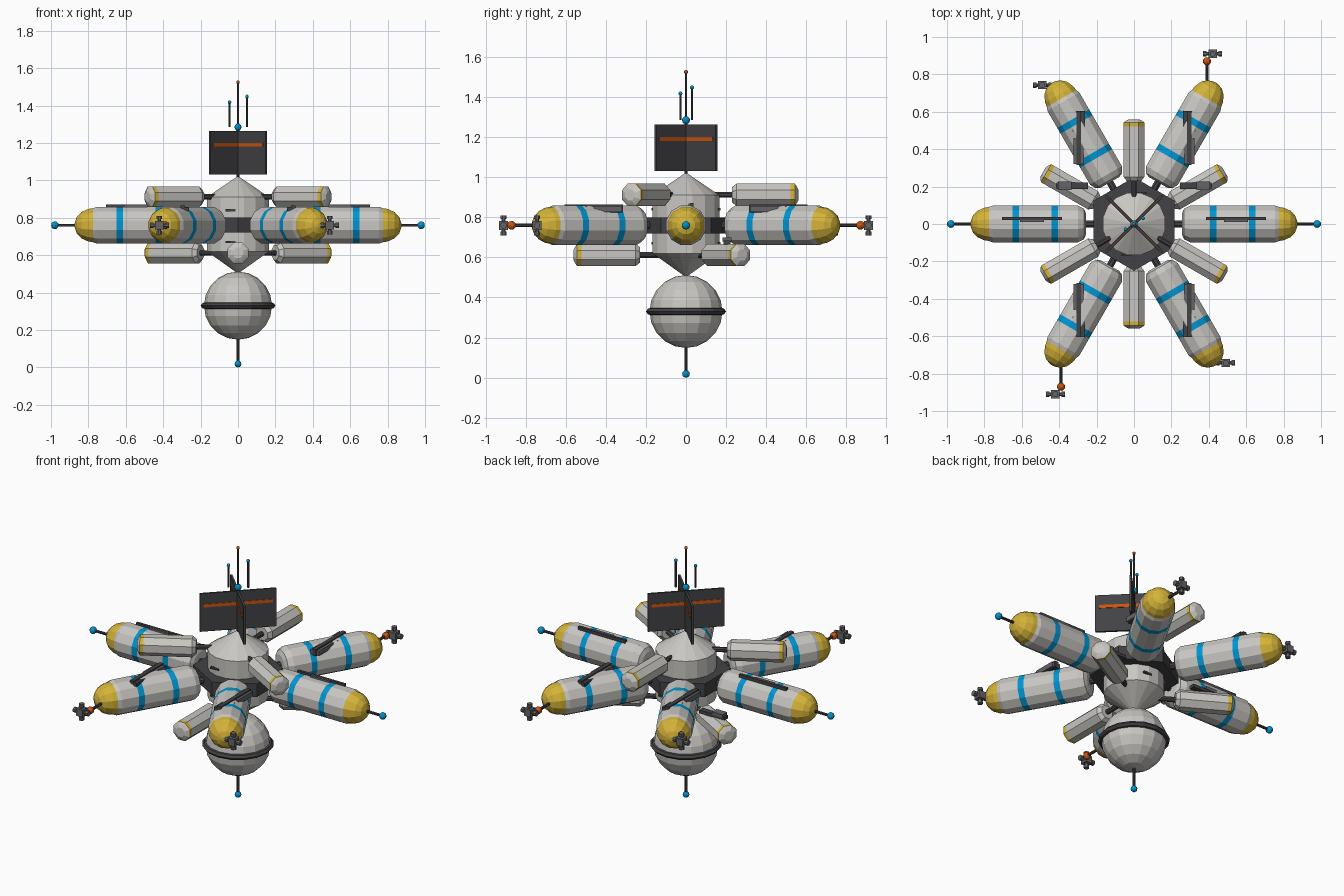
import bpy, bmesh, math
from mathutils import Matrix, Vector

cube = bpy.data.objects.get("Cube")
if cube:
    bpy.data.objects.remove(cube)


def material(name, rgb):
    m = bpy.data.materials.new(name)
    m.use_nodes = True
    col = (*rgb, 1)
    m.diffuse_color = col
    m.node_tree.nodes["Principled BSDF"].inputs["Base Color"].default_value = col
    return m


LIGHT = material("light_grey", (0.58, 0.57, 0.54))
YELLOW = material("yellow", (0.66, 0.45, 0.04))
BLUE = material("blue", (0.0, 0.3, 0.64))
DARK = material("dark_grey", (0.055, 0.055, 0.06))
STEEL = material("steel_grey", (0.13, 0.13, 0.14))
ORANGE = material("orange", (0.6, 0.09, 0.005))


def finish(name, bm, mats, matrix=Matrix()):
    bmesh.ops.recalc_face_normals(bm, faces=bm.faces)
    me = bpy.data.meshes.new(name)
    bm.to_mesh(me)
    bm.free()
    for m in mats:
        me.materials.append(m)
    ob = bpy.data.objects.new(name, me)
    ob.matrix_world = matrix
    bpy.context.scene.collection.objects.link(ob)
    return ob


def lathe(name, profile, sides, matrix=Matrix(), mats=(LIGHT,), slots=None, turn=0.5):
    """Closed solid of revolution about local z; profile holds (radius, height)."""
    bm = bmesh.new()
    rings = []
    for r, z in profile:
        angles = [math.tau * (i + turn) / sides for i in range(sides)]
        rings.append([bm.verts.new((r * math.cos(a), r * math.sin(a), z)) for a in angles])
    for k in range(len(rings) - 1):
        for i in range(sides):
            j = (i + 1) % sides
            f = bm.faces.new((rings[k][i], rings[k][j], rings[k + 1][j], rings[k + 1][i]))
            f.material_index = slots[k] if slots else 0
    for ring, slot in ((rings[0], 0), (rings[-1], -1)):
        f = bm.faces.new(ring)
        f.material_index = slots[slot] if slots else 0
    return finish(name, bm, mats, matrix)


def ball(name, pos, r, mat, segs=10, rings=6):
    bm = bmesh.new()
    bmesh.ops.create_uvsphere(bm, u_segments=segs, v_segments=rings, radius=r)
    return finish(name, bm, [mat], Matrix.Translation(pos))


def box(name, pos, size, mat, rot=0):
    bm = bmesh.new()
    bmesh.ops.create_cube(bm, size=1)
    bmesh.ops.scale(bm, vec=size, verts=bm.verts)
    return finish(name, bm, [mat], Matrix.Translation(pos) @ Matrix.Rotation(rot, 4, 'Z'))


def rod(name, a, b, r, mat=DARK, sides=8):
    a, b = Vector(a), Vector(b)
    mtx = Matrix.Translation(a) @ (b - a).to_track_quat('Z', 'Y').to_matrix().to_4x4()
    return lathe(name, [(r, 0), (r, (b - a).length)], sides, mtx, (mat,))


def outward(angle, z):
    """Local z points away from the hub at the given angle."""
    return (Matrix.Translation((0, 0, z)) @ Matrix.Rotation(math.radians(angle), 4, 'Z')
            @ Matrix.Rotation(math.pi / 2, 4, 'Y'))


MID = 0.76

# Central hub with its hexagonal collar
lathe("hub", [(0.005, 0.505), (0.17, 0.62), (0.17, 0.91), (0.005, 1.02)], 16)
lathe("hub_collar", [(0.25, 0.72), (0.25, 0.80)], 6, mats=(DARK,))
for s in (-1, 1):
    box("hub_hatch", (0.04 * s, 0.166 * s, 0.84), (0.055, 0.012, 0.012), DARK)
    box("hub_hatch", (0.04 * s, 0.166 * s, 0.67), (0.055, 0.012, 0.012), DARK)

# Lower sphere with belt and probe
ball("lower_sphere", (0, 0, 0.33), 0.182, LIGHT, 16, 10)
lathe("sphere_belt", [(0.175, 0.312), (0.19, 0.316), (0.2, 0.33), (0.19, 0.344), (0.175, 0.348)],
      16, mats=(DARK,), turn=0)
rod("lower_probe", (0, 0, 0.02), (0, 0, 0.17), 0.008)
ball("lower_probe_tip", (0, 0, 0.019), 0.019, BLUE)

# Crossed panels with a stripe on every face
for a in (math.pi / 4, -math.pi / 4):
    box("cross_panel", (0, 0, 1.148), (0.43, 0.012, 0.232), DARK, a)
    box("panel_stripe", (0, 0, 1.19), (0.39, 0.018, 0.02), ORANGE, a)

# Mast cluster
rod("panel_post", (0, 0, 1.0), (0, 0, 1.28), 0.008)
ball("mast_base", (0, 0, 1.285), 0.02, BLUE)
for x, y, z0, z1, r, mat in ((0, 0, 1.28, 1.525, 0.01, ORANGE),
                             (-0.045, -0.028, 1.285, 1.418, 0.01, BLUE),
                             (0.048, 0.03, 1.285, 1.448, 0.01, BLUE)):
    rod("mast", (x, y, z0), (x, y, z1), 0.006)
    ball("mast_tip", (x, y, z1), r, mat)

# Six large modules: grey body, two blue bands, yellow dome
body = [(0.06, 0.257), (0.085, 0.268), (0.102, 0.30), (0.102, 0.405), (0.102, 0.44),
        (0.102, 0.615), (0.102, 0.65), (0.102, 0.755), (0.094, 0.775)]
dome = [(0.09, 0.80), (0.073, 0.837), (0.046, 0.862), (0.012, 0.873)]
body_slots = [0, 0, 0, 1, 0, 1, 0, 0] + [2] * len(dome)
for a in range(0, 360, 60):
    mtx = outward(a, MID)
    lathe("large_module", body + dome, 12, mtx, (LIGHT, BLUE, YELLOW), body_slots)
    rod("large_module_joint", mtx @ Vector((0, 0, 0.2)), mtx @ Vector((0, 0, 0.27)), 0.02)

# Side probes and top rails of the two sideways modules
for s in (-1, 1):
    rod("side_probe", (0.86 * s, 0, MID), (0.975 * s, 0, MID), 0.008)
    ball("side_probe_tip", (0.979 * s, 0, MID), 0.021, BLUE)
    box("module_rail", (0.545 * s, 0.03, 0.861), (0.32, 0.016, 0.02), DARK)
    box("module_rail_block", (0.545 * s, 0.025, 0.862), (0.13, 0.026, 0.016), STEEL)


def thruster(x, y):
    box("thruster_block", (x, y, MID), (0.045, 0.045, 0.045), STEEL)
    for s in (-1, 1):
        for axis in (Vector((s, 0, 0)), Vector((0, 0, s))):
            c = Vector((x, y, MID))
            rod("thruster_neck", c, c + axis * 0.035, 0.01, STEEL)
            rod("thruster_nozzle", c + axis * 0.032, c + axis * 0.05, 0.016, STEEL)


# Rails on the four diagonal modules, running fore and aft
for sx in (-1, 1):
    for sy in (-1, 1):
        x = 0.295 * sx
        box("diagonal_rail", (x, 0.46 * sy, 0.845), (0.025, 0.29, 0.04), DARK)
        box("diagonal_plate", (x, 0.55 * sy, 0.846), (0.065, 0.11, 0.02), DARK)
        box("diagonal_plate", (x, 0.39 * sy, 0.842), (0.055, 0.14, 0.03), STEEL)

# Thrusters: two on orange-jointed arms, two beside the domes
for s in (-1, 1):
    rod("thruster_arm", (0.39 * s, 0.72 * s, MID), (0.39 * s, 0.87 * s, MID), 0.009)
    ball("thruster_joint", (0.39 * s, 0.87 * s, MID), 0.022, ORANGE)
    thruster(0.42 * s, 0.91 * s)
    thruster(0.49 * s, -0.743 * s)

# Six small modules alternating above and below the collar
small = [(0.042, 0.23), (0.06, 0.252), (0.06, 0.522), (0.06, 0.543), (0.046, 0.552), (0.03, 0.56)]
for i, a in enumerate(range(30, 360, 60)):
    z = 0.912 if i % 2 else 0.612
    mtx = outward(a, z)
    lathe("small_module", small, 8, mtx, (LIGHT, YELLOW), [0, 0, 1, 0, 0])
    rod("small_module_joint", mtx @ Vector((0, 0, 0.1)), mtx @ Vector((0, 0, 0.24)), 0.015)

# Plates on top of the two lower rear modules
for s in (-1, 1):
    box("small_module_plate", (0.33 * s, 0.205, 0.675), (0.17, 0.035, 0.02), DARK)
    box("small_module_block", (0.37 * s, 0.205, 0.69), (0.07, 0.045, 0.02), STEEL)
